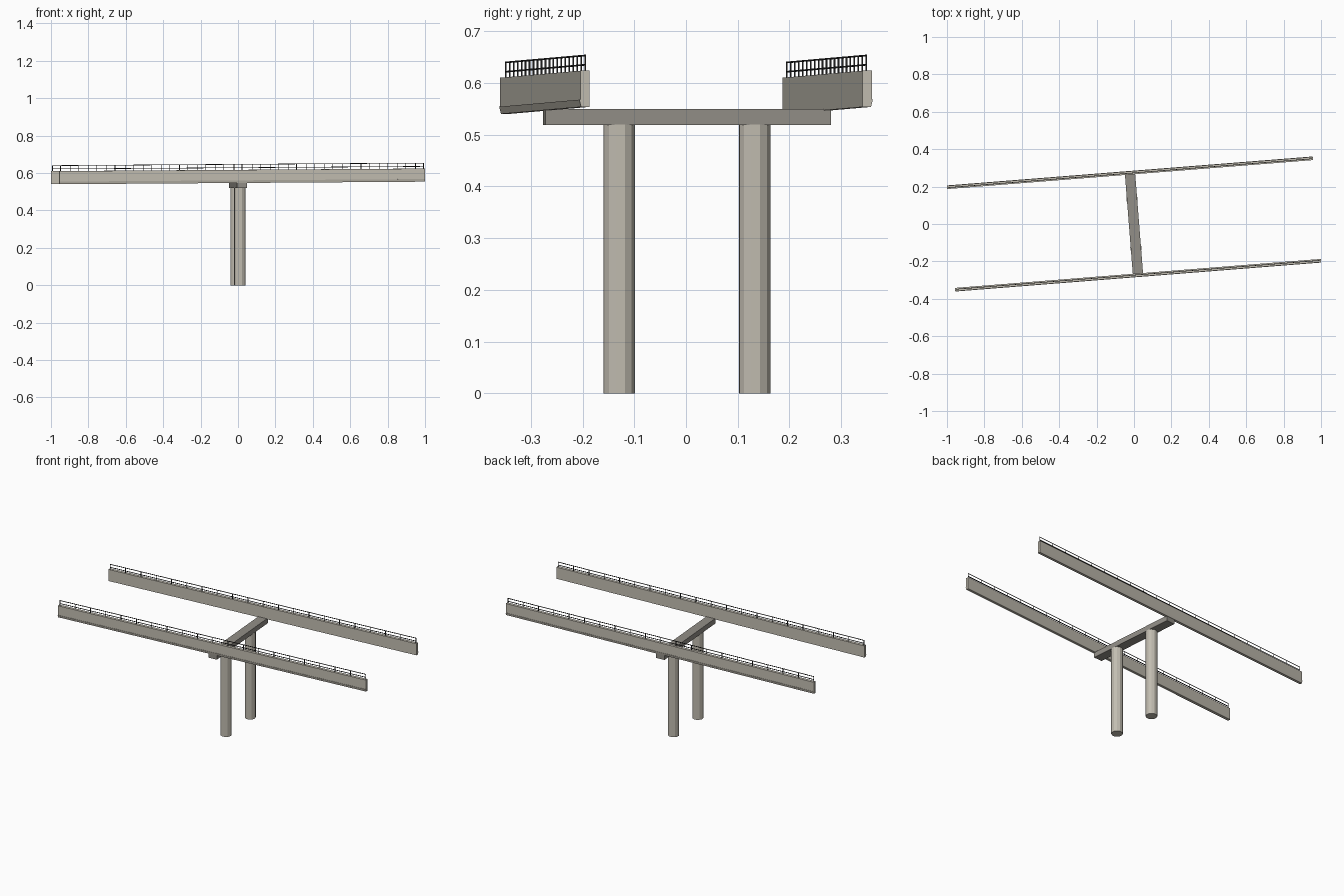
import bpy, bmesh, math
from mathutils import Matrix, Vector

if "Cube" in bpy.data.objects:
    bpy.data.objects.remove(bpy.data.objects["Cube"])

ANGLE = 0.079          # skew of the bridge in plan
SLOPE = 0.0069         # longitudinal grade of the deck edges
HALF = 0.981           # half length of the girders
OFFSET = 0.274         # girder distance from the centre line
ROT = Matrix.Rotation(ANGLE, 4, 'Z')


def material(name, colour):
    mat = bpy.data.materials.new(name)
    mat.diffuse_color = (*colour, 1)
    mat.use_nodes = True
    mat.node_tree.nodes["Principled BSDF"].inputs["Base Color"].default_value = mat.diffuse_color
    return mat


CONCRETE = material("concrete", (0.54, 0.51, 0.44))
DARK_CONCRETE = material("dark_concrete", (0.29, 0.275, 0.245))
METAL = material("dark_metal", (0.02, 0.02, 0.02))


def finish(name, bm, mat, graded=False):
    if graded:
        for v in bm.verts:
            v.co.z += SLOPE * v.co.x
    bm.transform(ROT)
    bmesh.ops.recalc_face_normals(bm, faces=bm.faces)
    mesh = bpy.data.meshes.new(name)
    bm.to_mesh(mesh)
    bm.free()
    mesh.materials.append(mat)
    ob = bpy.data.objects.new(name, mesh)
    bpy.context.collection.objects.link(ob)
    return ob


def box(bm, centre, size):
    m = Matrix.Translation(Vector(centre)) @ Matrix.Diagonal((*size, 1))
    bmesh.ops.create_cube(bm, size=1, matrix=m)


for side, label in ((-1, "front"), (1, "back")):
    # edge girder: thin wall with a small undercut lip along the outer foot
    profile = [(-0.009, 0.547), (0.007, 0.547), (0.0105, 0.561),
               (0.0085, 0.561), (0.0085, 0.617), (-0.009, 0.617)]
    bm = bmesh.new()
    ends = [[bm.verts.new((x, side * (OFFSET + p), z)) for p, z in profile]
            for x in (-HALF, HALF)]
    for ring in ends:
        bm.faces.new(ring)
    for i in range(len(profile)):
        j = (i + 1) % len(profile)
        bm.faces.new((ends[0][i], ends[0][j], ends[1][j], ends[1][i]))
    finish(label + "_girder", bm, CONCRETE, True)

    # railing: two rails on evenly spaced posts
    bm = bmesh.new()
    y, reach, count = side * (OFFSET - 0.0015), 0.975, 21
    for z in (0.6285, 0.6465):
        box(bm, (0, y, z), (2 * reach, 0.003, 0.003))
    for i in range(count):
        x = -reach + 0.0015 + i * (2 * reach - 0.003) / (count - 1)
        box(bm, (x, y, 0.6315), (0.003, 0.003, 0.031))
    finish(label + "_railing", bm, METAL, True)

    # round column
    bm = bmesh.new()
    bmesh.ops.create_cone(bm, cap_ends=True, segments=12, radius1=0.031, radius2=0.031, depth=0.52,
                          matrix=Matrix.Translation((0, side * 0.131 + 0.002, 0.26))
                          @ Matrix.Rotation(math.radians(15), 4, 'Z'))
    finish(label + "_column", bm, CONCRETE)

# cross beam on top of the columns
bm = bmesh.new()
box(bm, (0, 0.002, 0.5345), (0.055, 0.554, 0.031))
finish("cross_beam", bm, DARK_CONCRETE)
